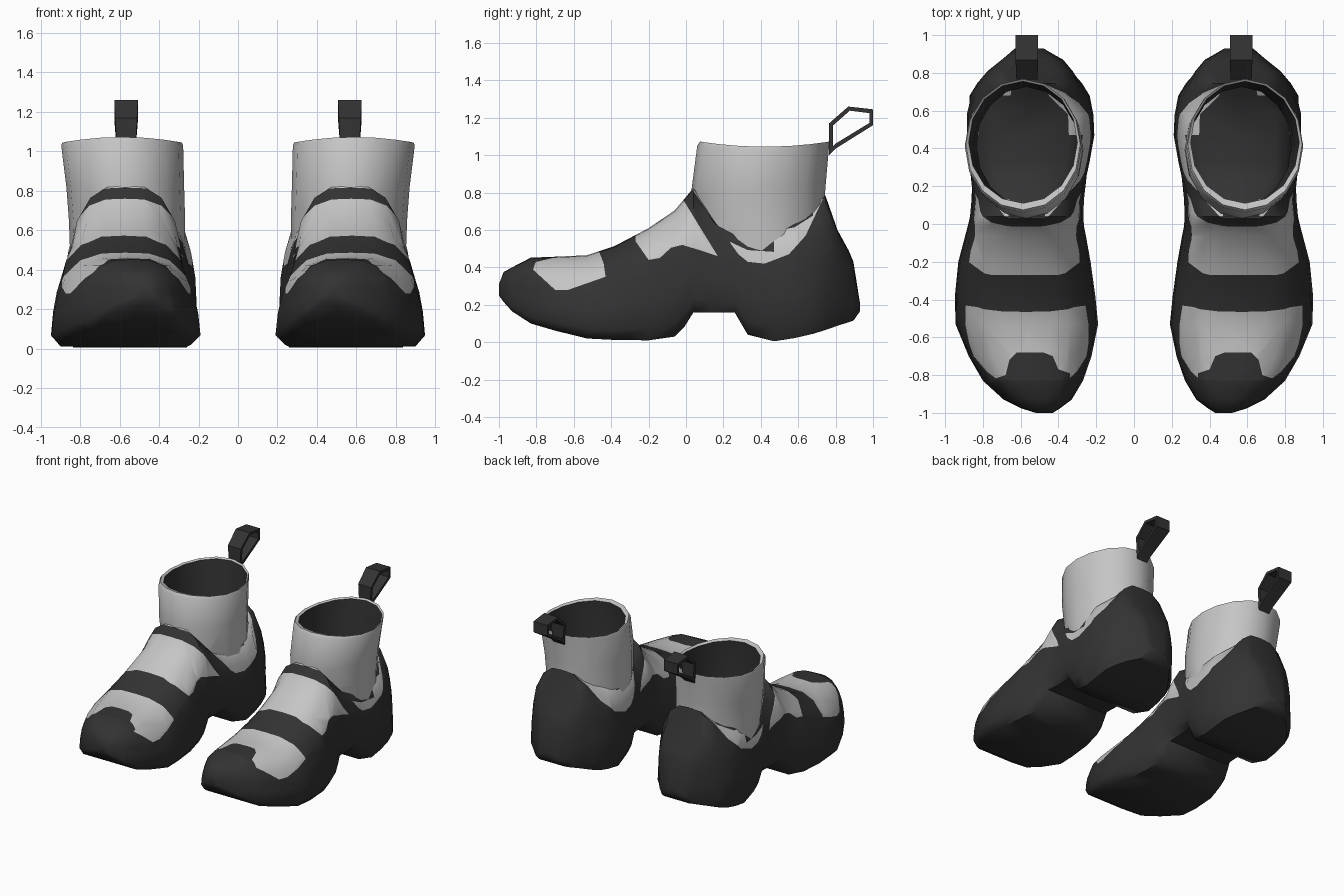
import bpy, bmesh, math
from mathutils import Vector

if "Cube" in bpy.data.objects:
    bpy.data.objects.remove(bpy.data.objects["Cube"])


def material(name, value):
    m = bpy.data.materials.new(name)
    m.diffuse_color = (value, value, value, 1)
    m.use_nodes = True
    m.node_tree.nodes["Principled BSDF"].inputs["Base Color"].default_value = m.diffuse_color
    return m


MATS = [material("charcoal", 0.033), material("light grey", 0.56)]
DARK, GREY = 0, 1

# Light panels as side outlines (y, z), and the toe guard as a plan outline (x, y)
TOE_PANEL = [(-.83, .5), (-.82, .39), (-.70, .28), (-.63, .28), (-.43, .35),
             (-.44, .42), (-.47, .5)]
INSTEP_PANEL = [(-.27, .7), (-.27, .54), (-.2, .44), (-.14, .45), (-.08, .505),
                (-.02, .52), (.08, .49), (.17, .46), (-.02, .77), (-.08, .87)]
ANKLE_PANEL = [(-.02, .89), (-.02, 1.3), (.95, 1.3), (.95, .79), (.745, .79),
               (.72, .74), (.64, .57), (.55, .47), (.42, .42), (.33, .43), (.28, .47)]
TOE_GUARD = [(.34, -.79), (.40, -.77), (.43, -.70), (.48, -.68), (.62, -.68),
             (.66, -.72), (.68, -.80), (.74, -.82), (.74, -1.1), (.34, -1.1)]
PANELS = [TOE_PANEL, INSTEP_PANEL, ANKLE_PANEL]


def inside(poly, a, b):
    hit = False
    for (a1, b1), (a2, b2) in zip(poly, poly[1:] + poly[:1]):
        if (b1 > b) != (b2 > b) and a < a1 + (b - b1) * (a2 - a1) / (b2 - b1):
            hit = not hit
    return hit


def cut(bm, poly, i, j):
    """Cut the faces along every edge of an outline lying in axes i, j."""
    for p, q in zip(poly, poly[1:] + poly[:1]):
        faces = []
        for f in bm.faces:
            if all(max(v.co[k] for v in f.verts) >= min(p[n], q[n]) - .002 and
                   min(v.co[k] for v in f.verts) <= max(p[n], q[n]) + .002
                   for n, k in ((0, i), (1, j))):
                faces.append(f)
        geom = set(faces)
        for f in faces:
            geom.update(f.edges)
            geom.update(f.verts)
        co, no = Vector(), Vector()
        co[i], co[j] = p
        no[i], no[j] = q[1] - p[1], p[0] - q[0]
        bmesh.ops.bisect_plane(bm, geom=list(geom), dist=1e-5, plane_co=co, plane_no=no.normalized())


def paint(bm, locked):
    for poly in PANELS:
        cut(bm, poly, 1, 2)
    cut(bm, TOE_GUARD, 0, 1)
    for f in bm.faces:
        x, y, z = f.calc_center_median()
        light = any(inside(p, y, z) for p in PANELS) and not inside(TOE_GUARD, x, y)
        if light and not locked(f, x, y, z):
            f.material_index = GREY
        else:
            f.material_index = DARK


def finish(name, bm, angle):
    bmesh.ops.recalc_face_normals(bm, faces=bm.faces[:])
    me = bpy.data.meshes.new(name)
    bm.to_mesh(me)
    bm.free()
    for m in MATS:
        me.materials.append(m)
    ob = bpy.data.objects.new(name, me)
    bpy.context.collection.objects.link(ob)
    bpy.ops.object.select_all(action='DESELECT')
    ob.select_set(True)
    bpy.context.view_layer.objects.active = ob
    bpy.ops.object.shade_smooth_by_angle(angle=math.radians(angle))
    ob.modifiers.new("other_boot", 'MIRROR')
    return ob


def loft(bm, rings, wrap=False):
    rows = [[bm.verts.new(p) for p in r] for r in rings]
    n = len(rows[0])
    pairs = list(zip(rows, rows[1:])) + ([(rows[-1], rows[0])] if wrap else [])
    out = []
    for a, b in pairs:
        out.append([bm.faces.new((a[k], a[(k + 1) % n], b[(k + 1) % n], b[k])) for k in range(n)])
    if not wrap:
        bm.faces.new(rows[0])
        bm.faces.new(rows[-1])
    return out


# Foot: cross-sections along y as (y, inner x, outer x, bottom z, top z, shape)
DOME = [(0, 0), (.87, 0), (1, .11), (.97, .35), (.92, .55), (.83, .73), (.6, .91), (.32, .99), (0, 1)]
HEEL = [(0, 0), (.85, 0), (.97, .12), (1, .35), (.98, .55), (.92, .73), (.82, .9), (.6, .98), (0, 1)]
SECTIONS = [
    (-1.0, .43, .52, .25, .31, DOME), (-.975, .39, .60, .215, .375, DOME),
    (-.93, .33, .69, .165, .40, DOME), (-.83, .27, .80, .10, .452, DOME),
    (-.70, .225, .875, .062, .457, DOME), (-.53, .19, .945, .02, .465, DOME),
    (-.38, .205, .948, .012, .515, DOME), (-.2, .23, .93, .01, .61, DOME),
    (-.06, .255, .893, .03, .705, DOME), (-.01, .265, .88, .08, .765, DOME),
    (.04, .268, .868, .16, .825, DOME), (.13, .265, .86, .16, .74, DOME),
    (.26, .25, .865, .16, .66, HEEL), (.33, .235, .87, .04, .66, HEEL),
    (.47, .21, .885, .005, .66, HEEL), (.58, .215, .885, .022, .68, HEEL),
    (.68, .235, .87, .045, .74, DOME), (.745, .275, .83, .065, .785, DOME),
    (.81, .325, .775, .088, .60, HEEL), (.87, .375, .70, .107, .49, HEEL),
    (.895, .42, .67, .115, .43, HEEL), (.93, .48, .63, .165, .21, HEEL)]
rings = []
for y, xi, xo, zb, zt, shape in SECTIONS:
    c, w, h = (xi + xo) / 2, (xo - xi) / 2, zt - zb
    half = [(u * w, zb + v * h) for u, v in shape]
    rings.append([(c + x, y, z) for x, z in half] + [(c - x, y, z) for x, z in half[-2:0:-1]])
bm = bmesh.new()
loft(bm, rings)


def in_shaft(f, x, y, z):
    return z > .5 and ((x - .57) / .28) ** 2 + ((y - .39) / .33) ** 2 < 1


paint(bm, in_shaft)
finish("foot", bm, 50)


# Ankle shaft: stacked oval rings up the outside, over the rim, down the lining
def oval(z, yf, yb, xi, xo, wave=0, n=16):
    pts = []
    for k in range(n):
        a = 2 * math.pi * k / n
        pts.append(((xi + xo) / 2 + (xo - xi) / 2 * math.cos(a),
                    (yf + yb) / 2 + (yb - yf) / 2 * math.sin(a),
                    z + wave * math.sin(a) ** 2))
    return pts


bm = bmesh.new()
bands = loft(bm, [
    oval(.45, .10, .72, .27, .85), oval(.65, .045, .735, .268, .857),
    oval(.82, .03, .745, .273, .87), oval(1.03, .06, .765, .278, .896, .02),
    oval(1.045, .075, .768, .285, .89, .028),
    oval(1.035, .11, .755, .30, .875, .028), oval(.80, .09, .73, .295, .85),
    oval(.46, .13, .70, .29, .83)], wrap=True)
for band in bands[5:]:
    for f in band:
        f.material_index = 1
paint(bm, lambda f, x, y, z: f.material_index == 1)
finish("ankle_shaft", bm, 40)

# Pull loop: a closed strap bent into a ring behind the rim
OUTER = [(.765, 1.0), (.765, 1.17), (.868, 1.26), (1.0, 1.245), (1.0, 1.16), (.80, 1.035)]
INNER = [(.787, 1.05), (.787, 1.16), (.876, 1.238), (.98, 1.225), (.98, 1.172), (.80, 1.062)]
HALF = [.047, .056, .06, .06, .06, .05]
bm = bmesh.new()
loops = [[(.567 + s * w, y, z) for (y, z), w in zip(prof, HALF)]
         for prof, s in ((OUTER, -1), (OUTER, 1), (INNER, 1), (INNER, -1))]
loft(bm, loops, wrap=True)
finish("pull_loop", bm, 30)
